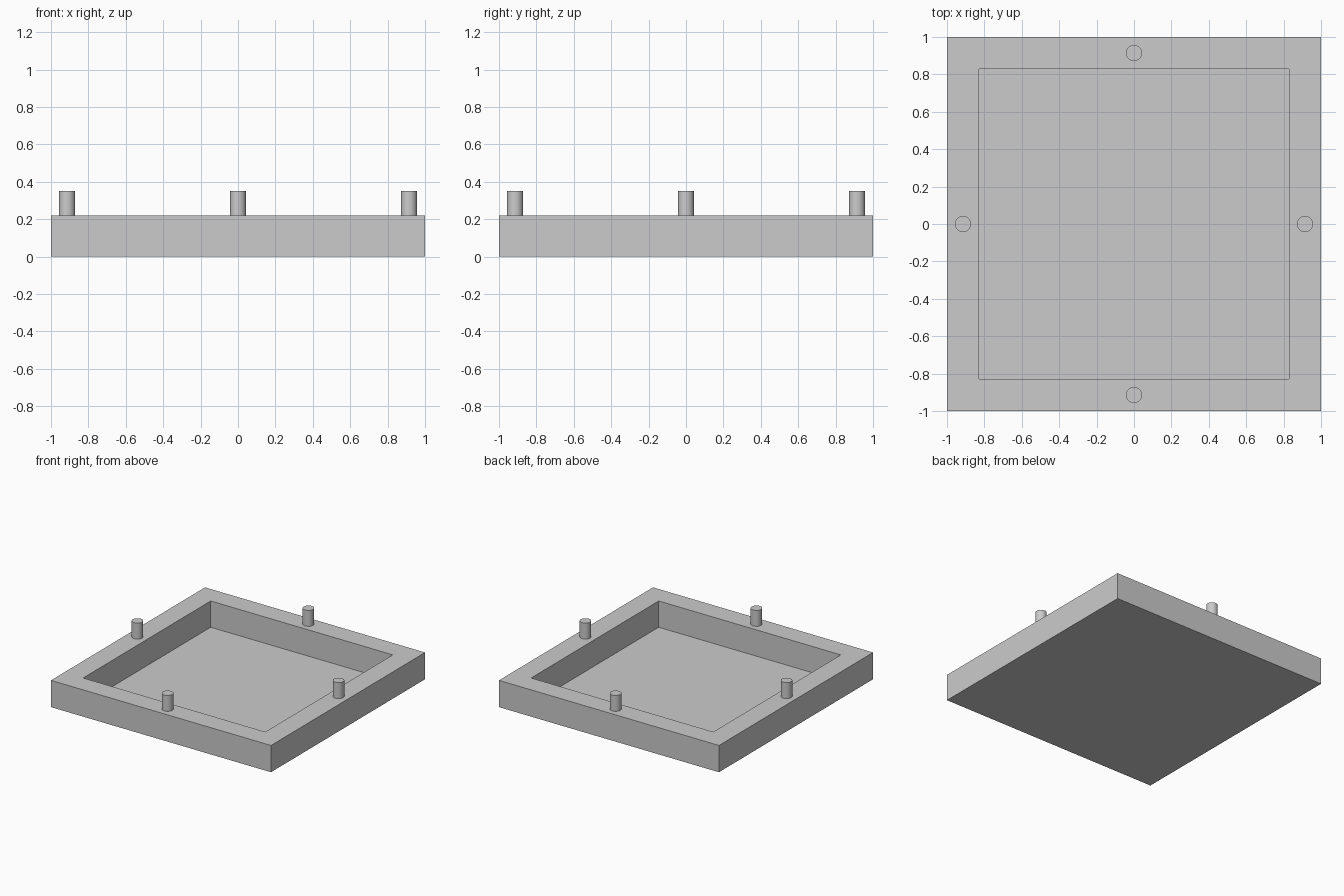
import bpy
import bmesh
import math

HEIGHT = 0.22        # outer wall height
RIM = 0.172          # wall thickness
FLOOR = 0.004        # floor thickness
PEG_TOP = 0.351
PEG_RADIUS = 0.043

cube = bpy.data.objects.get("Cube")
if cube:
    bpy.data.objects.remove(cube, do_unlink=True)

grey = bpy.data.materials.new("plain grey")
grey.use_nodes = True
colour = (0.6, 0.6, 0.6, 1)
grey.diffuse_color = colour
grey.node_tree.nodes["Principled BSDF"].inputs["Base Color"].default_value = colour


def add_object(name, bm):
    mesh = bpy.data.meshes.new(name)
    bmesh.ops.recalc_face_normals(bm, faces=bm.faces[:])
    bm.to_mesh(mesh)
    bm.free()
    mesh.materials.append(grey)
    obj = bpy.data.objects.new(name, mesh)
    bpy.context.collection.objects.link(obj)
    return obj


# Square tray: a box whose top is inset and pushed down to the floor
bm = bmesh.new()
bmesh.ops.create_cube(bm, size=2)
for v in bm.verts:
    v.co.z = HEIGHT if v.co.z > 0 else 0
bm.normal_update()
top = max(bm.faces, key=lambda f: f.calc_center_median().z)
bmesh.ops.inset_region(bm, faces=[top], thickness=RIM, use_even_offset=True)
pocket = bmesh.ops.extrude_discrete_faces(bm, faces=[top])["faces"][0]
for v in pocket.verts:
    v.co.z = FLOOR
add_object("tray", bm)

# Locating pegs, one at the middle of each rim side
names = ("left_peg", "back_peg", "right_peg", "front_peg")
for i, name in enumerate(names):
    bm = bmesh.new()
    bmesh.ops.create_cone(bm, cap_ends=True, segments=32, radius1=PEG_RADIUS,
                          radius2=PEG_RADIUS, depth=PEG_TOP - HEIGHT)
    for f in bm.faces:
        f.smooth = abs(f.normal.z) < 0.5
    for e in bm.edges:
        e.smooth = all(f.smooth for f in e.link_faces)
    peg = add_object(name, bm)
    angle = i * math.pi / 2
    reach = 1 - RIM / 2
    peg.location = (reach * math.cos(angle), reach * math.sin(angle),
                    (PEG_TOP + HEIGHT) / 2)
